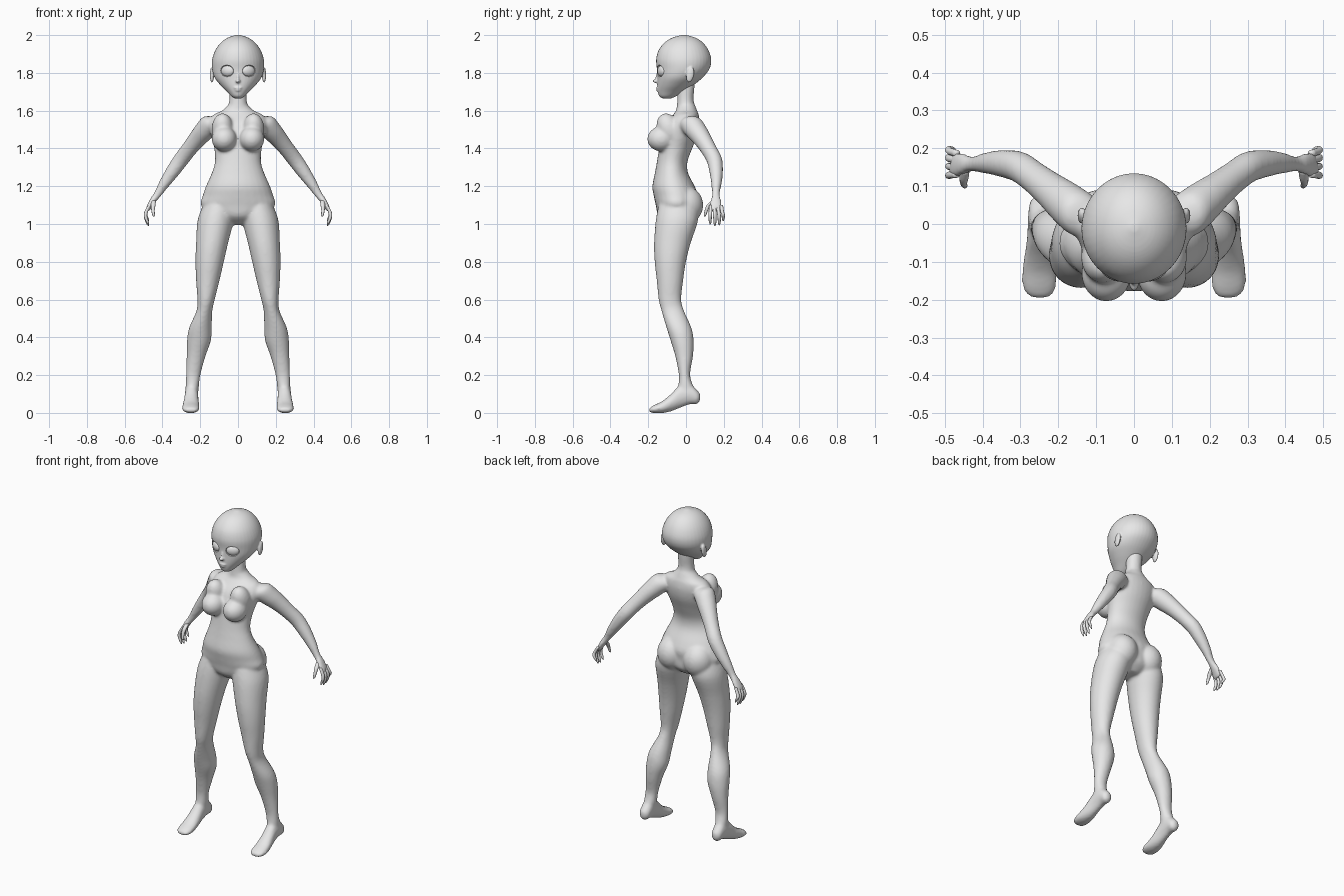
import bpy, bmesh, math
from mathutils import Vector, Matrix

grey = bpy.data.materials.new("plain_grey")
grey.diffuse_color = (0.8, 0.8, 0.8, 1)
X, Y, Z = Vector((1, 0, 0)), Vector((0, 1, 0)), Vector((0, 0, 1))


def spline(rows, steps=4):
    """Smooth in-between rows for a short list of cross-sections."""
    out = []
    for i in range(len(rows) - 1):
        p = [Vector(rows[min(max(k, 0), len(rows) - 1)]) for k in range(i - 1, i + 3)]
        for j in range(steps):
            t = j / steps
            out.append(0.5 * (2 * p[1] + (p[2] - p[0]) * t
                       + (2 * p[0] - 5 * p[1] + 4 * p[2] - p[3]) * t * t
                       + (3 * p[1] - p[0] - 3 * p[2] + p[3]) * t ** 3))
    return out + [Vector(rows[-1])]


def loft(bm, rows, u=X, v=Y, side=1, n=28):
    """Closed tube through rows of (x, y, z, radius_u, radius_v)."""
    rings = []
    for r in spline(rows):
        c, ring = Vector(r[:3]), []
        for k in range(n):
            a = 2 * math.pi * k / n
            p = c + u * max(r[3], .002) * math.cos(a) + v * max(r[4], .002) * math.sin(a)
            ring.append(bm.verts.new((p.x * side, p.y, p.z)))
        rings.append(ring)
    for a, b in zip(rings, rings[1:]):
        for k in range(n):
            bm.faces.new((a[k], a[(k + 1) % n], b[(k + 1) % n], b[k]))
    bm.faces.new(rings[0])
    bm.faces.new(rings[-1])


def ball(bm, c, r, side=1, rot=(0, 'Z')):
    """Ellipsoid, turned by an angle about one axis and mirrored by side."""
    m = (Matrix.Diagonal((side, 1, 1, 1)) @ Matrix.Translation(c)
         @ Matrix.Rotation(math.radians(rot[0]), 4, rot[1]) @ Matrix.Diagonal((*r, 1)))
    bmesh.ops.create_uvsphere(bm, u_segments=32, v_segments=20, radius=1, matrix=m)


def finish(bm, name, voxel=0, smooth=0):
    bmesh.ops.recalc_face_normals(bm, faces=bm.faces[:])
    me = bpy.data.meshes.new(name)
    bm.to_mesh(me)
    bm.free()
    ob = bpy.data.objects.new(name, me)
    bpy.context.collection.objects.link(ob)
    me.materials.append(grey)
    if voxel:
        m = ob.modifiers.new("blend", 'REMESH')
        m.mode, m.voxel_size, m.use_smooth_shade = 'VOXEL', voxel, True
        s = ob.modifiers.new("soften", 'SMOOTH')
        s.factor, s.iterations = 0.5, smooth
    for p in me.polygons:
        p.use_smooth = True
    return ob


def apply_all(ob):
    bpy.ops.object.select_all(action='DESELECT')
    ob.select_set(True)
    bpy.context.view_layer.objects.active = ob
    for m in list(ob.modifiers):
        bpy.ops.object.modifier_apply(modifier=m.name)


# ---- body: torso, neck, legs, feet and arms blended into one skin
bm = bmesh.new()
loft(bm, [(0, -.04, .995, .05, .05), (0, -.045, 1.04, .14, .1), (0, -.05, 1.1, .197, .11),
          (0, -.053, 1.15, .187, .118), (0, -.066, 1.2, .17, .112), (0, -.077, 1.27, .139, .088),
          (0, -.073, 1.33, .122, .081), (0, -.055, 1.4, .126, .088), (0, -.035, 1.47, .143, .096),
          (0, -.018, 1.53, .152, .09), (0, -.002, 1.575, .135, .07), (0, .003, 1.6, .085, .056),
          (0, .0, 1.63, .052, .048)])
loft(bm, [(0, .005, 1.56, .085, .06), (0, 0, 1.61, .056, .05), (0, -.003, 1.66, .046, .043),
          (0, 0, 1.72, .046, .045), (0, 0, 1.79, .05, .05)])

leg = [(.1, -.045, 1.1, .085, .1), (.118, -.048, 1.02, .096, .112), (.137, -.072, .9, .085, .097),
       (.15, -.083, .8, .075, .083), (.16, -.085, .7, .062, .07), (.169, -.085, .6, .046, .06),
       (.178, -.07, .54, .042, .06), (.199, -.037, .45, .06, .066), (.207, -.02, .38, .063, .061),
       (.222, -.01, .3, .05, .047), (.237, -.008, .2, .038, .03), (.243, 0, .13, .035, .042),
       (.244, .005, .08, .028, .04)]
foot = [(.245, .076, .085, .01, .015), (.245, .06, .083, .03, .036), (.245, .02, .1, .035, .055),
        (.246, -.03, .088, .036, .061), (.248, -.08, .054, .041, .046), (.25, -.125, .031, .046, .032),
        (.25, -.165, .021, .045, .022), (.249, -.188, .016, .034, .014), (.248, -.196, .015, .014, .007)]
arm = [(.105, .01, 1.54, .045, .045), (.14, .025, 1.53, .06, .058), (.18, .055, 1.49, .058, .054),
       (.22, .088, 1.445, .049, .047), (.26, .12, 1.395, .043, .042), (.302, .15, 1.34, .041, .041),
       (.345, .16, 1.28, .037, .037), (.39, .162, 1.215, .029, .029), (.428, .158, 1.155, .021, .02),
       (.45, .157, 1.125, .03, .017), (.474, .158, 1.085, .035, .013), (.48, .158, 1.07, .03, .01)]
d = Vector((.37, .14, -.45)).normalized()
arm_u = (Y - d * Y.dot(d)).normalized()
for s in (1, -1):
    loft(bm, leg, side=s)
    loft(bm, foot, X, Z, s)
    loft(bm, arm, arm_u, d.cross(arm_u), s)
    # buttocks
    ball(bm, (.088, -.003, 1.1), (.088, .094, .1), s)
    # bust, with an upper slope towards the collar
    ball(bm, (.073, -.13, 1.45), (.066, .075, .066), s)
    ball(bm, (.082, -.088, 1.5), (.058, .062, .09), s, (25, 'X'))
finish(bm, "body", .008, 8)

# ---- fingers and thumbs
bm = bmesh.new()
for s in (1, -1):
    for y0, y1, drop in ((.187, .197, .025), (.169, .176, .003), (.15, .153, 0), (.131, .128, .008)):
        loft(bm, [(.468, y0, 1.1, .009, .009), (.486, (y0 + y1) / 2, 1.065, .0095, .0095),
                  (.489, y1, 1.035 + drop / 2, .009, .009), (.479, y1, 1.003 + drop, .007, .007),
                  (.474, y1, .99 + drop, .002, .002)], X, Y, s, 12)
    loft(bm, [(.446, .145, 1.125, .012, .012), (.449, .122, 1.1, .012, .012),
              (.45, .108, 1.073, .009, .009), (.447, .101, 1.048, .007, .007),
              (.446, .099, 1.04, .002, .002)], X, Y, s, 12)
finish(bm, "fingers")

# ---- head with nose, lips and ears
bm = bmesh.new()
loft(bm, [(0, -.1, 1.664, .015, .02), (0, -.098, 1.675, .034, .042), (0, -.08, 1.7, .058, .069),
          (0, -.056, 1.735, .093, .096), (0, -.032, 1.775, .124, .12), (0, -.015, 1.82, .137, .139),
          (0, -.012, 1.87, .137, .146), (0, -.013, 1.92, .12, .132), (0, -.012, 1.96, .091, .102),
          (0, -.011, 1.986, .055, .062), (0, -.01, 2.001, .01, .01)], n=40)
ball(bm, (0, -.156, 1.757), (.013, .021, .011))
ball(bm, (0, -.146, 1.782), (.009, .014, .035), 1, (-14, 'X'))
ball(bm, (0, -.146, 1.721), (.024, .014, .006))
ball(bm, (0, -.144, 1.708), (.019, .014, .006))
for s in (1, -1):
    ball(bm, (.138, .022, 1.79), (.011, .021, .042), s, (-12, 'X'))
head = finish(bm, "head", .005, 4)

# ---- eye sockets cut into the face, eyeballs set inside
bm = bmesh.new()
for s in (1, -1):
    ball(bm, (.06, -.141, 1.81), (.041, .022, .031), s, (27, 'Z'))
cutter = finish(bm, "socket_cutter")
cutter.hide_render = True
cut = head.modifiers.new("sockets", 'BOOLEAN')
cut.operation, cut.object, cut.solver = 'DIFFERENCE', cutter, 'EXACT'
apply_all(head)
bpy.data.objects.remove(cutter)
bpy.ops.object.shade_smooth_by_angle(angle=math.radians(40))

bm = bmesh.new()
for s in (1, -1):
    ball(bm, (.055, -.128, 1.81), (.037, .019, .029), s, (27, 'Z'))
finish(bm, "eyeballs")
